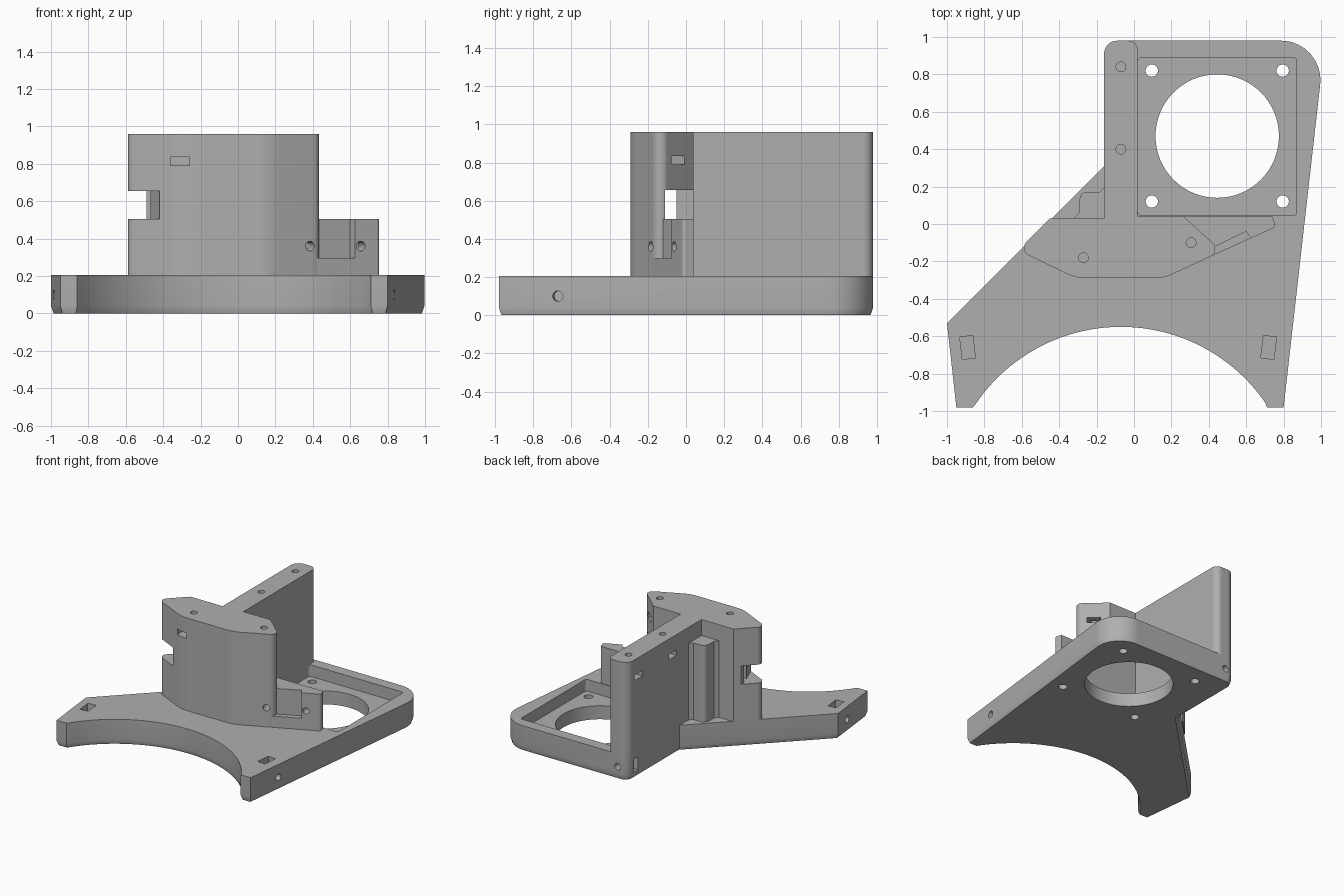
import bpy, bmesh, math
from mathutils import Vector, Matrix

cube = bpy.data.objects.get("Cube")
if cube:
    bpy.data.objects.remove(cube, do_unlink=True)

grey = bpy.data.materials.new("plain_grey")
grey.use_nodes = True
grey.diffuse_color = (0.43, 0.43, 0.43, 1)
grey.node_tree.nodes["Principled BSDF"].inputs["Base Color"].default_value = (0.43, 0.43, 0.43, 1)


def rounded(points, steps=10):
    """Outline from (x, y) or (x, y, radius) corners."""
    out = []
    for i, p in enumerate(points):
        v = Vector(p[:2])
        if len(p) == 2:
            out.append(v)
            continue
        r = p[2]
        a = (Vector(points[i - 1][:2]) - v).normalized()
        b = (Vector(points[(i + 1) % len(points)][:2]) - v).normalized()
        half = a.angle(b) / 2
        t = r / math.tan(half)
        c = v + (a + b).normalized() * r / math.sin(half)
        s, e = v + a * t - c, v + b * t - c
        out += [c + s.lerp(e, k / steps).normalized() * r for k in range(steps + 1)]
    return out


def inset(outline, d):
    """Shift a counter-clockwise outline inward by d."""
    out = []
    for i, v in enumerate(outline):
        a = (v - outline[i - 1]).normalized()
        b = (outline[(i + 1) % len(outline)] - v).normalized()
        na, nb = Vector((-a.y, a.x)), Vector((-b.y, b.x))
        out.append(v + (na + nb) * d / (1 + na.dot(nb)))
    return out


def finish(bm, name):
    bmesh.ops.recalc_face_normals(bm, faces=bm.faces)
    mesh = bpy.data.meshes.new(name)
    bm.to_mesh(mesh)
    bm.free()
    mesh.materials.append(grey)
    ob = bpy.data.objects.new(name, mesh)
    bpy.context.collection.objects.link(ob)
    return ob


def prism(name, outline, z0, z1, chamfer=None):
    """Upright solid; chamfer = (inset, height) tapers the lower edge."""
    layers = [(outline, z0), (outline, z1)]
    if chamfer:
        layers = [(inset(outline, chamfer[0]), z0), (outline, z0 + chamfer[1]), (outline, z1)]
    bm = bmesh.new()
    rings = [[bm.verts.new((v[0], v[1], z)) for v in pts] for pts, z in layers]
    bm.faces.new(rings[0])
    bm.faces.new(rings[-1])
    n = len(outline)
    for lo, hi in zip(rings, rings[1:]):
        for i in range(n):
            j = (i + 1) % n
            bm.faces.new((lo[i], lo[j], hi[j], hi[i]))
    return finish(bm, name)


def box(center, size, turn=0):
    bm = bmesh.new()
    m = Matrix.Translation(center) @ Matrix.Rotation(math.radians(turn), 4, 'Z') @ Matrix.Diagonal((*size, 1))
    bmesh.ops.create_cube(bm, size=1, matrix=m)
    return finish(bm, "cutter_box")


def drill(center, radius, length, axis=(0, 0, 1), sides=24):
    bm = bmesh.new()
    m = Matrix.Translation(center) @ Vector(axis).to_track_quat('Z', 'Y').to_matrix().to_4x4()
    bmesh.ops.create_cone(bm, cap_ends=True, segments=sides, radius1=radius, radius2=radius,
                          depth=length, matrix=m)
    return finish(bm, "cutter_drill")


def carve(ob, cutters):
    """Subtract every cutter, bake the result and shade it."""
    for c in cutters:
        mod = ob.modifiers.new("cut", 'BOOLEAN')
        mod.operation, mod.solver, mod.object = 'DIFFERENCE', 'EXACT', c
        c.hide_render = True
    bpy.context.view_layer.update()
    baked = bpy.data.meshes.new_from_object(ob.evaluated_get(bpy.context.evaluated_depsgraph_get()))
    ob.modifiers.clear()
    ob.data = baked
    for c in cutters:
        bpy.data.objects.remove(c, do_unlink=True)
    for f in baked.polygons:
        f.use_smooth = True
    baked.set_sharp_from_angle(angle=math.radians(25))
    weighted = ob.modifiers.new("even_shading", 'WEIGHTED_NORMAL')
    weighted.keep_sharp = True


# Base plate with a concave front edge between two feet
span = math.radians(55.8)
arc = [(-0.07 + 0.937 * math.sin(a), -1.487 + 0.937 * math.cos(a))
       for a in (-span + 2 * span * k / 48 for k in range(49))]
plate = prism("base_plate", rounded(
    [(-0.16, 0.98, 0.07), (-0.16, 0.31), (-1, -0.53), (-0.95, -0.98), (-0.86, -0.98)]
    + arc + [(0.71, -0.98), (0.80, -0.98), (1.022, 0.98, 0.21)]), 0, 0.205, (0.013, 0.04))
pocket = rounded([(0.02, 0.89, 0.02), (0.02, 0.045, 0.02), (0.87, 0.045, 0.02), (0.87, 0.89, 0.02)], 4)
cuts = [prism("cutter_pocket", pocket, 0.11, 0.4),
        drill((0.445, 0.47, 0.1), 0.33, 0.6, sides=64)]
cuts += [drill((x, y, 0.1), 0.033, 0.6) for x in (0.095, 0.795) for y in (0.12, 0.82)]
# Nut pockets and screw holes in the feet
for side, x in ((-1, -0.89), (1, 0.72)):
    cuts.append(box((x, -0.66, 0.15), (0.07, 0.12, 0.2), -6.5 * side if side > 0 else 6.5))
    cuts.append(drill((x + side * 0.1, -0.67, 0.1), 0.027, 0.2, (side, -0.11, 0)))
# Screw hole and nut slot in the back corner
cuts += [drill((-0.07, 0.9, 0.1), 0.027, 0.3, (0, 1, 0)),
         box((-0.13, 0.87, 0.1), (0.2, 0.05, 0.11))]
carve(plate, cuts)

# Upright wall and front block as one column
tower = prism("upright_tower", rounded(
    [(-0.16, 0.98, 0.07), (-0.16, 0.03), (-0.45, 0.03), (-0.62, -0.14, 0.045),
     (-0.31, -0.29, 0.25), (0.16, -0.29, 0.25), (0.47, -0.145, 0.045),
     (0.265, 0.04), (0.02, 0.04), (0.02, 0.98, 0.05)]), 0.205, 0.96)
tops = [(-0.27, -0.18), (0.305, -0.10), (-0.07, 0.40), (-0.07, 0.84)]
cuts = [drill((x, y, 0.9), 0.026, 0.3) for x, y in tops]
# Nut slots under the top holes
cuts += [box((-0.31, -0.25, 0.813), (0.1, 0.2, 0.045)),
         box((0.35, -0.05, 0.813), (0.2, 0.1, 0.045), 49)]
cuts += [box((-0.13, y, 0.813), (0.2, 0.1, 0.045)) for y in (0.4, 0.84)]
# Side notch and the channel running through the block
notch = [(-0.8, -0.4), (-0.42, -0.4), (-0.42, -0.23), (-0.49, -0.05), (-0.49, 0.2), (-0.8, 0.2)]
cuts += [prism("cutter_notch", notch, 0.505, 0.655),
         box((0, -0.08, 0.58), (1.6, 0.06, 0.15)),
         box((0.4, 0, 0.58), (0.5, 0.219, 0.15)),
         drill((0.385, -0.185, 0.36), 0.026, 0.2, (0.41, -0.91, 0))]
carve(tower, cuts)

# Low arm beside the block with a stepped seat
arm = prism("side_arm", rounded(
    [(0.265, 0.04), (0.42, -0.169), (0.76, -0.015, 0.02), (0.74, 0.04)], 5), 0.205, 0.505)
seat = [(0.3, -0.185), (0.6, -0.04), (0.63, -0.08), (0.7, -0.2), (0.45, -0.4)]
carve(arm, [prism("cutter_seat", seat, 0.297, 0.7),
            drill((0.655, -0.06, 0.36), 0.026, 0.16, (0.41, -0.91, 0))])

# Rib in the corner between wall and block
rib = prism("corner_rib", rounded(
    [(-0.16, 0.03), (-0.16, 0.195), (-0.185, 0.17), (-0.28, 0.17, 0.03),
     (-0.295, 0.12), (-0.295, 0.06), (-0.32, 0.03)], 5), 0.205, 0.83)
carve(rib, [])
